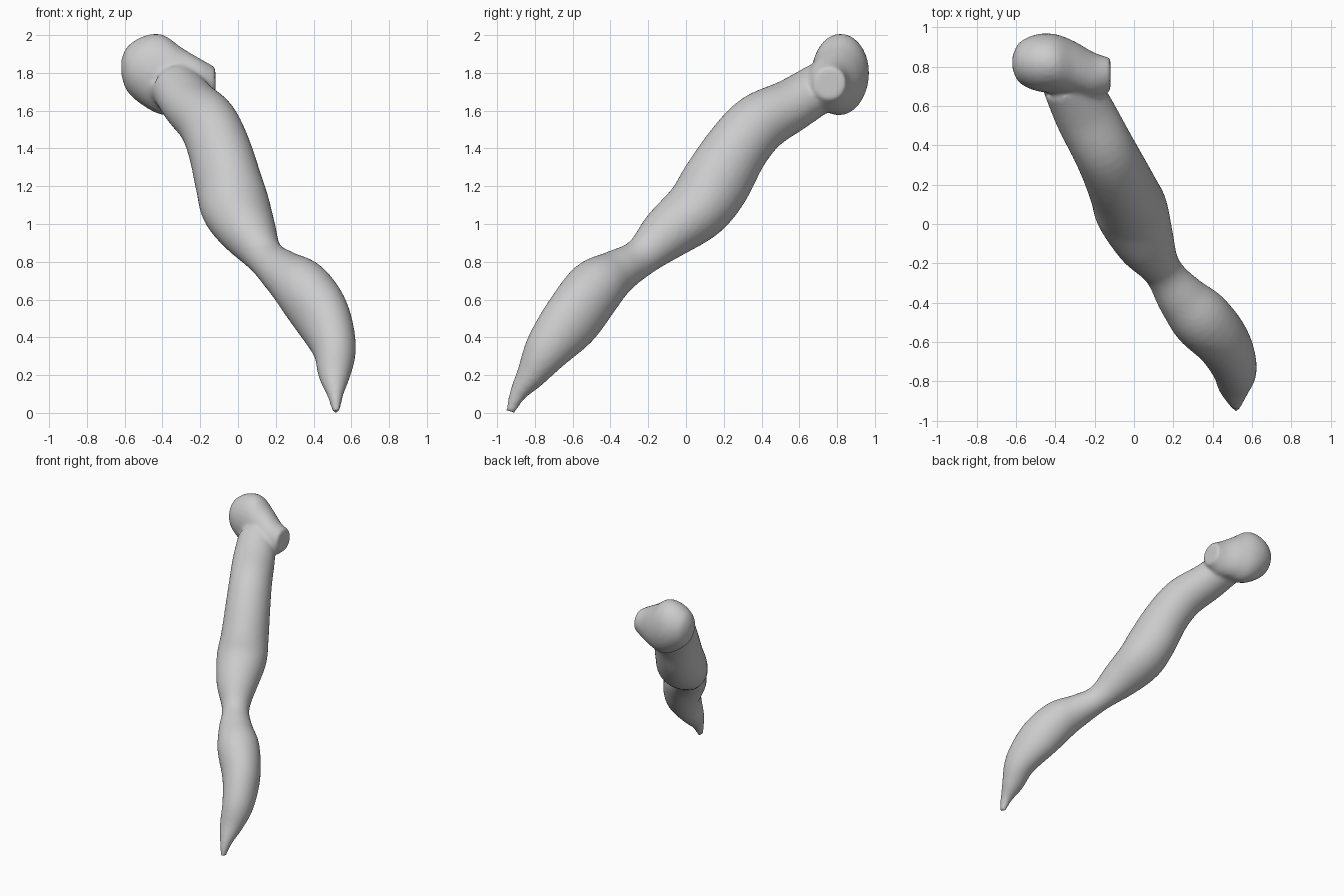
import bpy, bmesh, math
from mathutils import Vector

cube = bpy.data.objects.get("Cube")
if cube:
    bpy.data.objects.remove(cube)

mat = bpy.data.materials.new("plain_grey")
mat.use_nodes = True
mat.diffuse_color = (0.6, 0.6, 0.6, 1)
mat.node_tree.nodes["Principled BSDF"].inputs["Base Color"].default_value = mat.diffuse_color

SIDES, STEPS = 28, 5


def spline(rows):
    """Catmull-Rom interpolation of (x, y, z, half width, half height) rows."""
    rows = [rows[0]] + rows + [rows[-1]]
    out = []
    for a, b, c, d in zip(rows, rows[1:], rows[2:], rows[3:]):
        for k in range(STEPS):
            t = k / STEPS
            out.append([q + t / 2 * (r - p + t * (2 * p - 5 * q + 4 * r - s
                        + t * (3 * q - p - 3 * r + s)))
                        for p, q, r, s in zip(a, b, c, d)])
    return out + [rows[-1]]


def loft(bm, sections, fixed=None):
    """Closed tube of elliptical rings, square to the path or to a fixed axis."""
    rows = spline(sections)
    rings = []
    for i, (x, y, z, a, b) in enumerate(rows):
        lo, hi = rows[max(i - 2, 0)], rows[min(i + 2, len(rows) - 1)]
        t = fixed or (Vector(hi[:3]) - Vector(lo[:3])).normalized()
        u = t.cross(Vector((0, 0, 1))).normalized()
        v = u.cross(t)
        angles = [2 * math.pi * k / SIDES for k in range(SIDES)]
        rings.append([bm.verts.new(Vector((x, y, z)) + u * a * math.cos(w)
                      + v * b * math.sin(w)) for w in angles])
    for r, s in zip(rings, rings[1:]):
        for k in range(SIDES):
            n = (k + 1) % SIDES
            bm.faces.new((r[k], r[n], s[n], s[k]))
    bm.faces.new(rings[0][::-1])
    bm.faces.new(rings[-1])


bm = bmesh.new()

# Wavy stalk from the pointed tip up into the head
loft(bm, [
    (.52, -.93, .005, .018, .025),
    (.515, -.89, .1, .045, .045),
    (.51, -.82, .2, .085, .08),
    (.51, -.73, .34, .115, .125),
    (.45, -.6, .5, .14, .162),
    (.34, -.48, .66, .155, .155),
    (.235, -.365, .745, .125, .12),
    (.145, -.237, .825, .1, .103),
    (.06, -.1, .95, .15, .142),
    (-.01, .06, 1.08, .185, .172),
    (-.05, .16, 1.22, .175, .185),
    (-.1, .27, 1.4, .165, .17),
    (-.16, .39, 1.535, .158, .16),
    (-.25, .56, 1.63, .155, .14),
    (-.33, .72, 1.73, .14, .13),
])

# Club-shaped head lying across the top end
loft(bm, [
    (-.618, .82, 1.83, .03, .04),
    (-.585, .82, 1.82, .1, .12),
    (-.5, .82, 1.81, .143, .185),
    (-.4, .815, 1.79, .15, .213),
    (-.3, .79, 1.76, .137, .175),
    (-.2, .755, 1.74, .115, .135),
    (-.12, .76, 1.745, .085, .085),
], Vector((1, 0, 0)))

bmesh.ops.recalc_face_normals(bm, faces=bm.faces)
mesh = bpy.data.meshes.new("club_stalk")
bm.to_mesh(mesh)
bm.free()
mesh.materials.append(mat)
obj = bpy.data.objects.new("club_stalk", mesh)
bpy.context.collection.objects.link(obj)

# Fuse both lofts into one softly blended skin
fuse = obj.modifiers.new("fuse", 'REMESH')
fuse.mode = 'VOXEL'
fuse.voxel_size = 0.014
fuse.use_smooth_shade = True
soften = obj.modifiers.new("soften", 'SMOOTH')
soften.factor = 0.5
soften.iterations = 5

bpy.context.view_layer.objects.active = obj
obj.select_set(True)
bpy.ops.object.shade_smooth()
